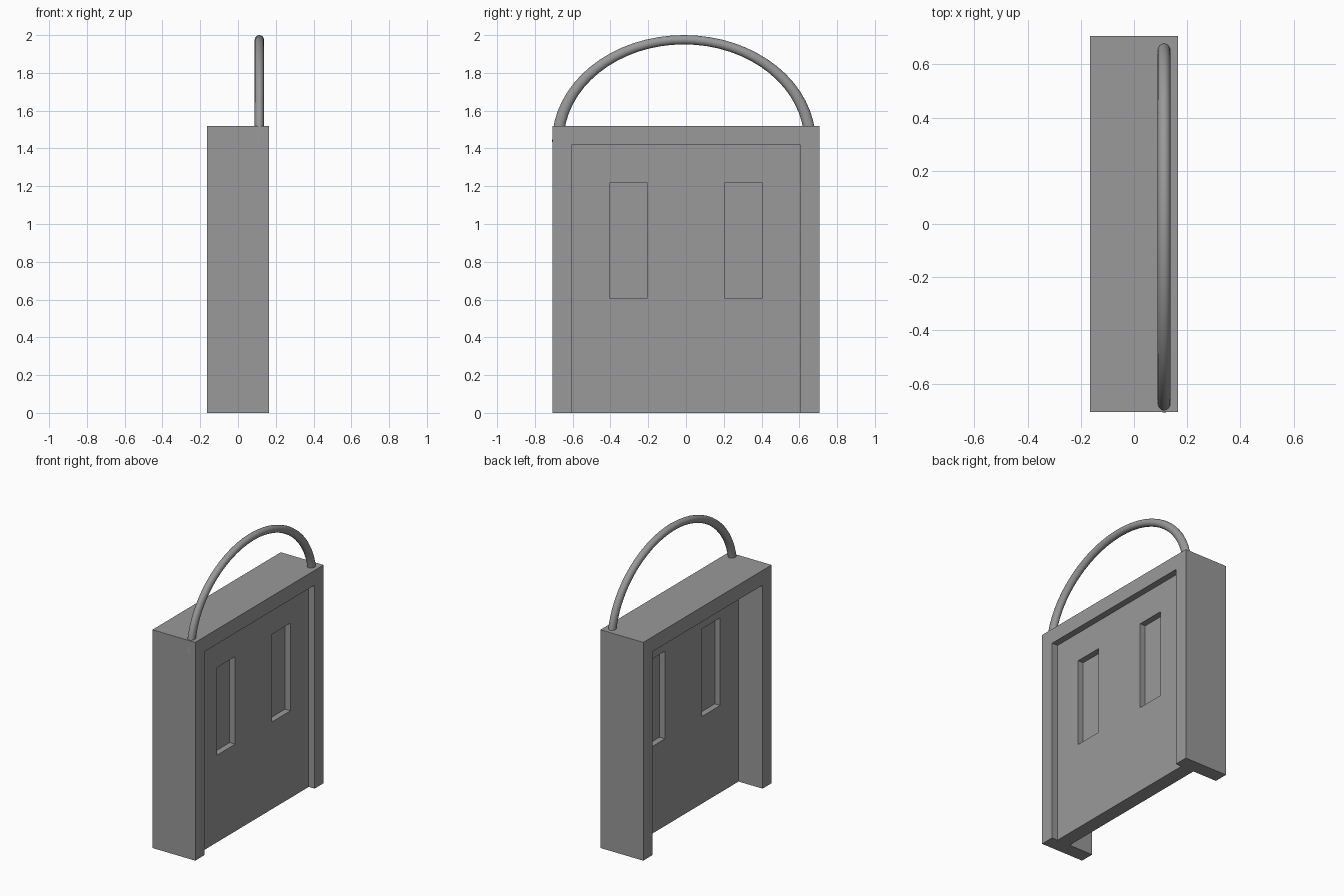
import bpy, bmesh, math
from mathutils import Matrix

if "Cube" in bpy.data.objects:
    bpy.data.objects.remove(bpy.data.objects["Cube"])

HALF_DEPTH = 0.165
HALF_W, HEIGHT = 0.706, 1.52
OPEN_W, OPEN_H = 0.607, 1.417

dark_grey = bpy.data.materials.new("dark_grey")
dark_grey.diffuse_color = (0.32, 0.32, 0.32, 1)
dark_grey.use_nodes = True
dark_grey.node_tree.nodes["Principled BSDF"].inputs["Base Color"].default_value = dark_grey.diffuse_color


def finish(bm, name):
    bmesh.ops.recalc_face_normals(bm, faces=bm.faces[:])
    mesh = bpy.data.meshes.new(name)
    bm.to_mesh(mesh)
    bm.free()
    mesh.materials.append(dark_grey)
    obj = bpy.data.objects.new(name, mesh)
    bpy.context.collection.objects.link(obj)
    return obj


# Door frame: two jambs and a lintel from one U-shaped profile (y, z)
profile = [(-HALF_W, 0), (-HALF_W, HEIGHT), (HALF_W, HEIGHT), (HALF_W, 0),
           (OPEN_W, 0), (OPEN_W, OPEN_H), (-OPEN_W, OPEN_H), (-OPEN_W, 0)]
bm = bmesh.new()
face = bm.faces.new([bm.verts.new((-HALF_DEPTH, y, z)) for y, z in profile])
ext = bmesh.ops.extrude_face_region(bm, geom=[face])
bmesh.ops.translate(bm, vec=(2 * HALF_DEPTH, 0, 0),
                    verts=[v for v in ext["geom"] if isinstance(v, bmesh.types.BMVert)])
bm.faces.new([v for v in bm.verts if v.co.x < 0]) if len(bm.faces) == 9 else None
finish(bm, "door_frame")

# Door panel: a slab with two window recesses on both sides
PANEL_X, PANEL_T, RECESS = 0.07, 0.10, 0.042
bm = bmesh.new()
bmesh.ops.create_cube(bm, size=1, matrix=Matrix.Translation((PANEL_X, 0, OPEN_H / 2))
                      @ Matrix.Diagonal((PANEL_T, 2 * OPEN_W, OPEN_H, 1)))
cuts = [((0, y, 0), (0, 1, 0)) for y in (-0.405, -0.203, 0.203, 0.405)]
cuts += [((0, 0, z), (0, 0, 1)) for z in (0.607, 1.217)]
for co, no in cuts:
    bmesh.ops.bisect_plane(bm, geom=bm.verts[:] + bm.edges[:] + bm.faces[:],
                           plane_co=co, plane_no=no)
bm.normal_update()
windows = []
for f in bm.faces:
    c = f.calc_center_median()
    if abs(f.normal.x) > 0.9 and 0.2 < abs(c.y) < 0.41 and 0.61 < c.z < 1.21:
        windows.append(f)
for f in bmesh.ops.extrude_discrete_faces(bm, faces=windows)["faces"]:
    side = 1 if f.calc_center_median().x > PANEL_X else -1
    bmesh.ops.translate(bm, verts=f.verts[:], vec=(-side * RECESS, 0, 0))
finish(bm, "door_panel")

# Arch: half ring stretched sideways, its ends sunk in the lintel
bm = bmesh.new()
ring = bmesh.ops.create_circle(bm, segments=16, radius=0.0245,
                               matrix=Matrix.Translation((0, 0.5405, 0)))
bmesh.ops.spin(bm, geom=ring["verts"] + bm.edges[:], cent=(0, 0, 0), axis=(1, 0, 0),
               angle=math.pi, steps=32)
bmesh.ops.scale(bm, vec=(1, 1.235, 1), verts=bm.verts[:])
arch = finish(bm, "arch")
arch.location = (0.113, -0.011, 1.435)
for p in arch.data.polygons:
    p.use_smooth = True
